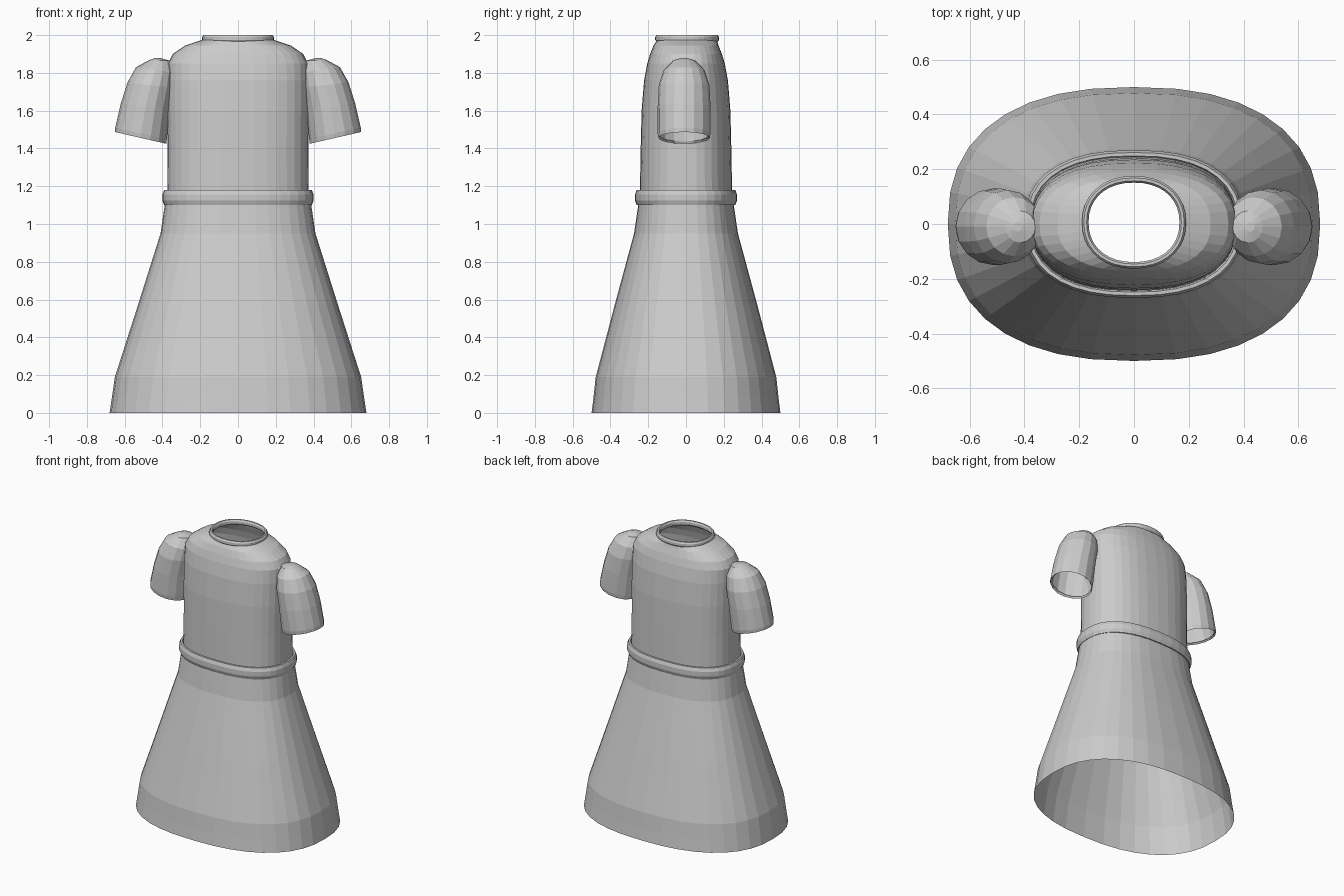
import bpy, bmesh
from math import cos, sin, pi, copysign
from mathutils import Vector

cube = bpy.data.objects.get("Cube")
if cube:
    bpy.data.objects.remove(cube, do_unlink=True)

cloth = bpy.data.materials.new("grey_cloth")
cloth.use_nodes = True
GREY = (0.6, 0.6, 0.6, 1)
cloth.diffuse_color = GREY
cloth.node_tree.nodes["Principled BSDF"].inputs["Base Color"].default_value = GREY


def oval(rx, ry, z, cy=0, n=2.4, seg=36):
    """Horizontal rounded oval ring."""
    pts = []
    for i in range(seg):
        c, s = cos(2 * pi * i / seg), sin(2 * pi * i / seg)
        pts.append(Vector((copysign(abs(c) ** (2 / n), c) * rx,
                           copysign(abs(s) ** (2 / n), s) * ry + cy, z)))
    return pts


def loft(name, rings, closed=False, cap=False):
    """Skin consecutive rings; optionally join last to first or cap the end."""
    bm = bmesh.new()
    loops = [[bm.verts.new(p) for p in r] for r in rings]
    pairs = list(zip(loops, loops[1:]))
    if closed:
        pairs.append((loops[-1], loops[0]))
    for a, b in pairs:
        for i in range(len(a)):
            j = (i + 1) % len(a)
            bm.faces.new((a[i], a[j], b[j], b[i]))
    if cap:
        bm.faces.new(loops[-1])
    bmesh.ops.recalc_face_normals(bm, faces=bm.faces)
    me = bpy.data.meshes.new(name)
    bm.to_mesh(me)
    bm.free()
    me.materials.append(cloth)
    ob = bpy.data.objects.new(name, me)
    bpy.context.collection.objects.link(ob)
    return ob


def band(name, rx, ry, z, width, half, n, cy=0):
    """Rounded rim swept around an oval."""
    rings = []
    for k in range(8):
        a = 2 * pi * (k + 0.5) / 8
        rings.append(oval(rx + width * cos(a), ry + width * cos(a),
                          z + half * sin(a) / sin(pi * 3 / 8), cy, n))
    return loft(name, rings, closed=True)


# Flared skirt, open at the hem
loft("skirt", [oval(*r) for r in [
    (0.68, 0.50, 0), (0.668, 0.49, 0.08), (0.652, 0.478, 0.19),
    (0.53, 0.378, 0.57), (0.41, 0.275, 0.95), (0.385, 0.25, 1.12)]])

# Bodice with rounded shoulders, open at the neck
loft("bodice", [oval(*r) for r in [
    (0.375, 0.245, 1.12), (0.372, 0.24, 1.4), (0.375, 0.235, 1.6),
    (0.375, 0.222, 1.76), (0.371, 0.205, 1.85), (0.345, 0.19, 1.9),
    (0.28, 0.172, 1.945), (0.19, 0.158, 1.975, 0.005, 2.2)]])

# Waistband and collar
band("waistband", 0.385, 0.255, 1.14, 0.016, 0.04, 2.4)
band("collar", 0.178, 0.157, 1.982, 0.013, 0.018, 2.2, 0.006)

# Puffed sleeves: inner x, inner z, outer x, outer z, half depth
SLEEVE = [(0.385, 1.437, 0.64, 1.495, 0.125), (0.38, 1.425, 0.652, 1.487, 0.136),
          (0.377, 1.45, 0.65, 1.51, 0.14), (0.36, 1.6, 0.62, 1.64, 0.14),
          (0.34, 1.72, 0.585, 1.75, 0.134), (0.335, 1.8, 0.54, 1.83, 0.108),
          (0.36, 1.865, 0.47, 1.868, 0.058)]
for side, word in ((1, "left"), (-1, "right")):
    rings = []
    for xi, zi, xo, zo, d in SLEEVE:
        ring = []
        for i in range(16):
            a = 2 * pi * i / 16
            t = (1 + cos(a)) / 2
            ring.append(Vector((side * (xi + (xo - xi) * t),
                                -0.01 + d * sin(a), zi + (zo - zi) * t)))
        rings.append(ring)
    tip = [Vector((side * 0.425, -0.01, 1.878)) + (p - sum(rings[-1], Vector()) / 16) * 0.3
           for p in rings[-1]]
    loft(word + "_sleeve", rings + [tip], cap=True)
